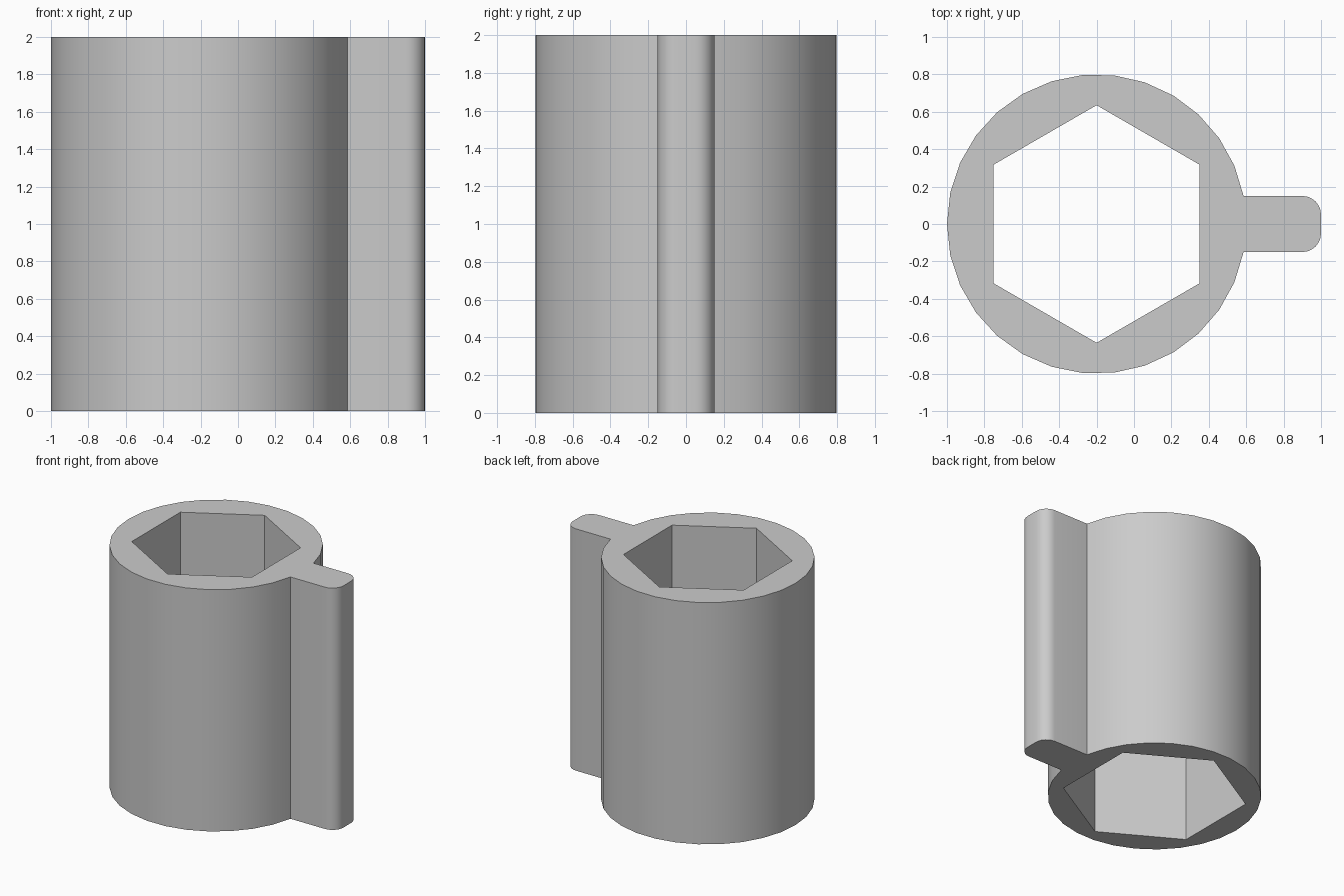
import bpy, bmesh
from math import sin, cos, asin, pi, radians, sqrt

cube = bpy.data.objects.get("Cube")
if cube:
    bpy.data.objects.remove(cube, do_unlink=True)

CENTRE_X, RADIUS = -0.2, 0.8
RIB_HALF, RIB_END, FILLET = 0.15, 1.0, 0.1
HEIGHT, STEP_HEIGHT = 2.0, 1.0
NARROW_FLATS, WIDE_FLATS = 1.1, 1.2


def arc(cx, cy, r, start, end, steps):
    """Points along an arc, both ends included."""
    angles = [start + (end - start) * i / steps for i in range(steps + 1)]
    return [(cx + r * cos(a), cy + r * sin(a)) for a in angles]


def hexagon(flats):
    """Hexagon with points towards front and back, sized across its flats."""
    return arc(CENTRE_X, 0, flats / sqrt(3), pi / 2, pi / 2 + 2 * pi, 6)[:-1]


def add_loop(bm, points, z):
    verts = [bm.verts.new((x, y, z)) for x, y in points]
    return [bm.edges.new((v, verts[(i + 1) % len(verts)])) for i, v in enumerate(verts)]


# Sleeve outline: round wall meeting a rib with rounded corners
joint = asin(RIB_HALF / RADIUS)
outline = arc(CENTRE_X, 0, RADIUS, joint, 2 * pi - joint, 28)
fx, fy = RIB_END - FILLET, RIB_HALF - FILLET
outline += arc(fx, -fy, FILLET, -pi / 2, 0, 6)
outline += arc(fx, fy, FILLET, 0, pi / 2, 6)

# Loops from the outer wall through the stepped hexagonal bore
bm = bmesh.new()
outer_bottom = add_loop(bm, outline, 0)
outer_top = add_loop(bm, outline, HEIGHT)
bore = [
    add_loop(bm, hexagon(WIDE_FLATS), 0),
    add_loop(bm, hexagon(WIDE_FLATS), STEP_HEIGHT),
    add_loop(bm, hexagon(NARROW_FLATS), STEP_HEIGHT),
    add_loop(bm, hexagon(NARROW_FLATS), HEIGHT),
]

# Ring-shaped end faces, then the outer wall, bore walls and ledge
for rim in (outer_bottom + bore[0], outer_top + bore[-1]):
    bmesh.ops.triangle_fill(bm, use_beauty=True, use_dissolve=False, edges=rim)
for lower, upper in [(outer_bottom, outer_top)] + list(zip(bore, bore[1:])):
    bmesh.ops.bridge_loops(bm, edges=lower + upper)
bmesh.ops.recalc_face_normals(bm, faces=bm.faces[:])

mesh = bpy.data.meshes.new("hex_bore_sleeve")
bm.to_mesh(mesh)
bm.free()
sleeve = bpy.data.objects.new("hex_bore_sleeve", mesh)
bpy.context.collection.objects.link(sleeve)

# Plain grey material
grey = bpy.data.materials.new("light_grey")
grey.use_nodes = True
colour = (0.6, 0.6, 0.6, 1)
grey.diffuse_color = colour
grey.node_tree.nodes["Principled BSDF"].inputs["Base Color"].default_value = colour
mesh.materials.append(grey)

# Smooth curved walls, crisp rims and bore corners
bpy.ops.object.select_all(action="DESELECT")
sleeve.select_set(True)
bpy.context.view_layer.objects.active = sleeve
bpy.ops.object.shade_smooth_by_angle(angle=radians(30))
